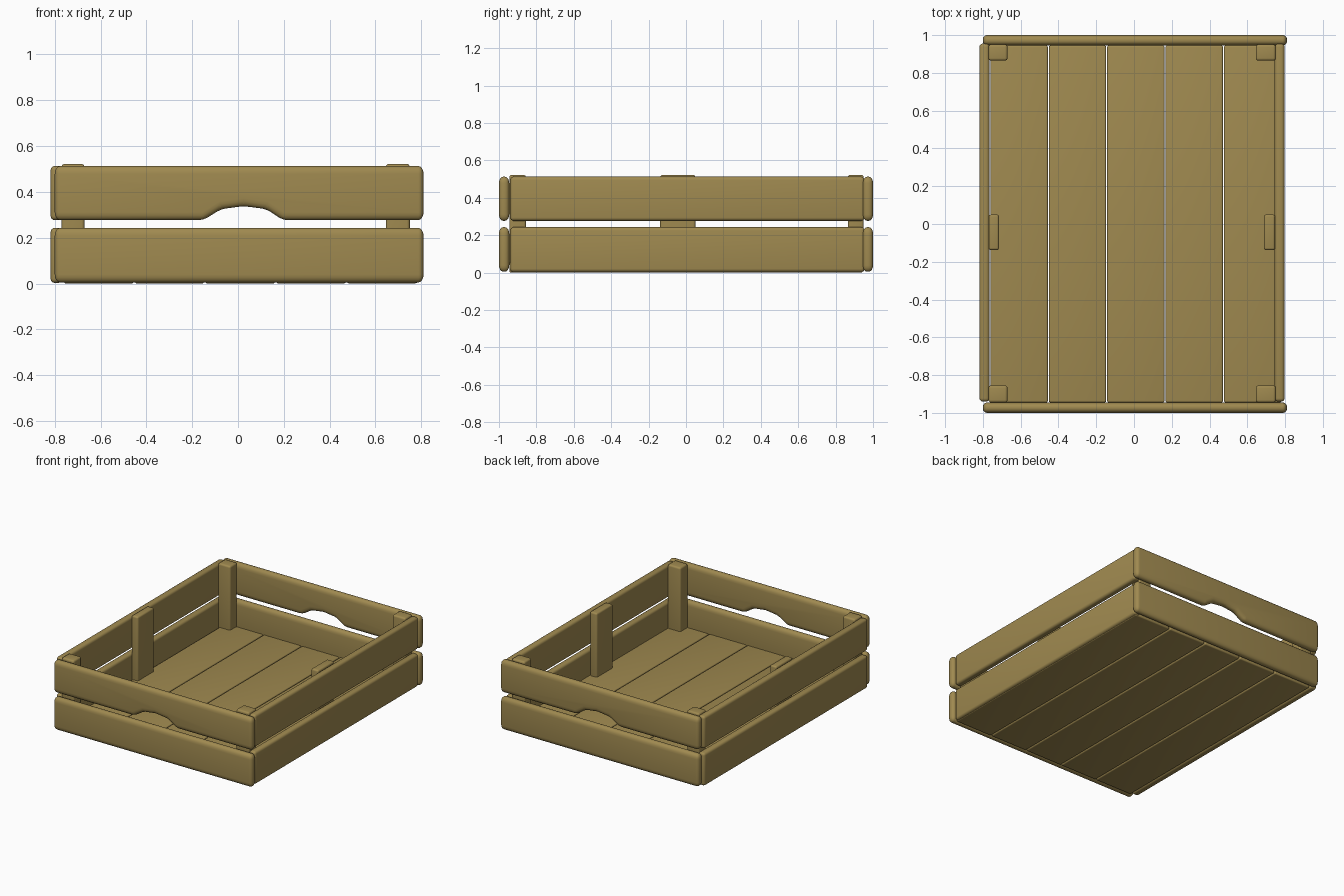
import bpy, bmesh, math

if "Cube" in bpy.data.objects:
    bpy.data.objects.remove(bpy.data.objects["Cube"])

wood = bpy.data.materials.new("olive_wood")
wood.diffuse_color = (0.35, 0.253, 0.08, 1)
wood.use_nodes = True
wood.node_tree.nodes["Principled BSDF"].inputs["Base Color"].default_value = wood.diffuse_color


def prism(name, profile, y0, y1, bevel, stretch=1.0):
    """Extrude an x/z profile along y and round every edge.
    stretch makes the rounding longer in z than in x and y."""
    bm = bmesh.new()
    verts = [bm.verts.new((x, y0, z / stretch)) for x, z in profile]
    face = bm.faces.new(verts)
    ext = bmesh.ops.extrude_face_region(bm, geom=[face])
    for v in ext["geom"]:
        if isinstance(v, bmesh.types.BMVert):
            v.co.y = y1
    bmesh.ops.recalc_face_normals(bm, faces=bm.faces)
    bmesh.ops.bevel(bm, geom=bm.edges[:], offset=bevel, segments=4,
                    profile=0.5, affect='EDGES', clamp_overlap=True)
    for v in bm.verts:
        v.co.z *= stretch
    bmesh.ops.recalc_face_normals(bm, faces=bm.faces)
    mesh = bpy.data.meshes.new(name)
    bm.to_mesh(mesh)
    bm.free()
    mesh.materials.append(wood)
    obj = bpy.data.objects.new(name, mesh)
    bpy.context.collection.objects.link(obj)
    bpy.context.view_layer.objects.active = obj
    obj.select_set(True)
    bpy.ops.object.shade_smooth_by_angle(angle=math.radians(40))
    obj.select_set(False)
    return obj


def box(name, x0, x1, y0, y1, z0, z1, bevel, stretch=1.0):
    return prism(name, [(x0, z0), (x1, z0), (x1, z1), (x0, z1)], y0, y1, bevel, stretch)


# floor planks
for i in range(5):
    x = -0.76 + i * 0.309
    box(f"floor_plank_{i + 1}", x, x + 0.304, -0.945, 0.945, 0.0, 0.055, 0.01)

# end boards: plain lower board, upper board with a hand-hold notch
notched = [(-0.80, 0.277), (-0.15, 0.277), (-0.075, 0.325), (0.025, 0.338),
           (0.125, 0.325), (0.195, 0.277), (0.81, 0.277), (0.81, 0.513), (-0.80, 0.513)]
for side, y0, y1 in (("front", -1.0, -0.945), ("back", 0.945, 1.0)):
    box(f"{side}_lower_board", -0.80, 0.81, y0, y1, 0.005, 0.243, 0.023, 1.5)
    prism(f"{side}_upper_board", notched, y0, y1, 0.023, 1.5)

# long side boards
for side, x0, x1 in (("left", -0.818, -0.765), ("right", 0.745, 0.797)):
    for level, z0, z1 in (("lower", 0.003, 0.243), ("upper", 0.277, 0.513)):
        box(f"{side}_{level}_board", x0, x1, -0.94, 0.955, z0, z1, 0.018)

# corner posts and middle side battens
for side, x0, x1 in (("left", -0.77, -0.67), ("right", 0.645, 0.75)):
    for end, y0, y1 in (("front", -0.945, -0.855), ("back", 0.865, 0.95)):
        box(f"{end}_{side}_post", x0, x1, y0, y1, 0.02, 0.522, 0.013)
for side, x0, x1 in (("left", -0.768, -0.715), ("right", 0.688, 0.747)):
    box(f"{side}_middle_batten", x0, x1, -0.138, 0.05, 0.02, 0.522, 0.012)
